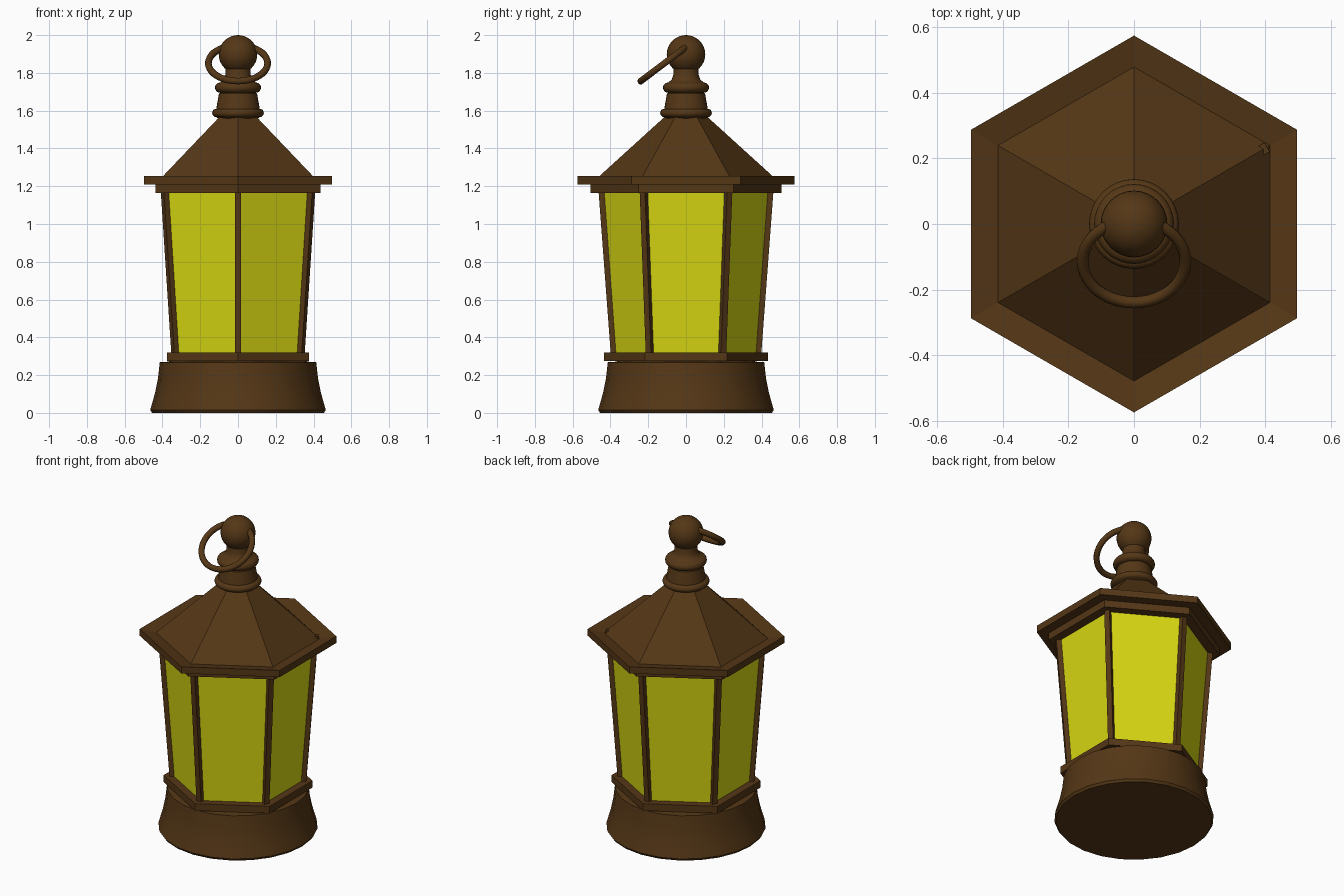
import bpy, bmesh, math
from mathutils import Vector

if "Cube" in bpy.data.objects:
    bpy.data.objects.remove(bpy.data.objects["Cube"])


def material(name, rgb):
    m = bpy.data.materials.new(name)
    m.diffuse_color = (*rgb, 1)
    m.use_nodes = True
    m.node_tree.nodes["Principled BSDF"].inputs["Base Color"].default_value = m.diffuse_color
    return m


BRONZE = material("bronze", (0.09, 0.038, 0.008))
GLASS = material("yellow_glass", (0.68, 0.68, 0.006))


def finish(bm, name, mat, smooth):
    bmesh.ops.recalc_face_normals(bm, faces=bm.faces)
    me = bpy.data.meshes.new(name)
    bm.to_mesh(me)
    bm.free()
    me.materials.append(mat)
    ob = bpy.data.objects.new(name, me)
    bpy.context.collection.objects.link(ob)
    if smooth:
        bpy.ops.object.select_all(action='DESELECT')
        ob.select_set(True)
        bpy.context.view_layer.objects.active = ob
        bpy.ops.object.shade_smooth_by_angle(angle=math.radians(40))
    return ob


def turned(name, profile, sides, mat=BRONZE, smooth=False):
    """Closed solid of revolution from (radius, z) points, first corner on +y."""
    bm = bmesh.new()
    rings = []
    for r, z in profile:
        angles = [math.pi / 2 + math.tau * i / sides for i in range(sides)]
        rings.append([bm.verts.new((r * math.cos(a), r * math.sin(a), z)) for a in angles])
    for lo, hi in zip(rings, rings[1:]):
        for i in range(sides):
            j = (i + 1) % sides
            bm.faces.new((lo[i], lo[j], hi[j], hi[i]))
    bm.faces.new(rings[0])
    bm.faces.new(rings[-1])
    return finish(bm, name, mat, smooth)


# Round flared base and hexagonal sill
turned("base", [(0.455, 0), (0.465, 0.015), (0.452, 0.06), (0.438, 0.11), (0.424, 0.18),
                (0.414, 0.268), (0.38, 0.27), (0.34, 0.28)], 24, smooth=True)
turned("sill", [(0.435, 0.275), (0.435, 0.32)], 6)

# Tapered glass body
turned("glass", [(0.38, 0.315), (0.442, 1.17)], 6, GLASS)

# Eaves: under-plate, rim dished inward, pyramid roof
turned("under_plate", [(0.505, 1.165), (0.505, 1.212)], 6)
turned("eave", [(0.575, 1.21), (0.575, 1.253), (0.47, 1.233)], 6)
turned("roof", [(0.49, 1.225), (0.11, 1.57)], 6)

# Leaning corner posts; the one at 30 degrees runs slightly through the plates
for k in range(6):
    a = math.radians(30 + 60 * k)
    out, side = Vector((math.cos(a), math.sin(a), 0)), Vector((-math.sin(a), math.cos(a), 0))
    z0, z1 = (0.265, 1.255) if k == 0 else (0.30, 1.18)
    bm = bmesh.new()
    ends = []
    for z in (z0, z1):
        r = 0.383 + (z - 0.32) * 0.075
        c = out * r + Vector((0, 0, z))
        ends.append([bm.verts.new(c + out * u * 0.016 + side * v * 0.016)
                     for u, v in ((-1, -1), (1, -1), (1, 1), (-1, 1))])
    for i in range(4):
        j = (i + 1) % 4
        bm.faces.new((ends[0][i], ends[0][j], ends[1][j], ends[1][i]))
    bm.faces.new(ends[0])
    bm.faces.new(ends[1])
    finish(bm, f"corner_post_{k + 1}", BRONZE, False)


# Turned neck with two rounded beads
def bead(r, z, h):
    return [(r - h + h * math.sin(math.pi * i / 8), z - h * math.cos(math.pi * i / 8))
            for i in range(9)]


turned("neck", [(0.10, 1.555)] + bead(0.137, 1.588, 0.022) + [(0.101, 1.69)]
       + bead(0.122, 1.722, 0.027) + [(0.075, 1.765), (0.067, 1.79), (0.065, 1.84)],
       32, smooth=True)

# Ball finial
bm = bmesh.new()
bmesh.ops.create_uvsphere(bm, u_segments=32, v_segments=16, radius=0.102)
bmesh.ops.translate(bm, verts=bm.verts, vec=(0, 0, 1.898))
finish(bm, "ball_finial", BRONZE, True)

# Tilted hanging ring
bpy.ops.mesh.primitive_torus_add(major_radius=0.157, minor_radius=0.018, major_segments=40,
                                 minor_segments=10, location=(0, -0.114, 1.851),
                                 rotation=(math.radians(37), 0, 0))
ring = bpy.context.object
ring.name = "hanging_ring"
ring.data.materials.append(BRONZE)
bpy.ops.object.shade_smooth_by_angle(angle=math.radians(60))
